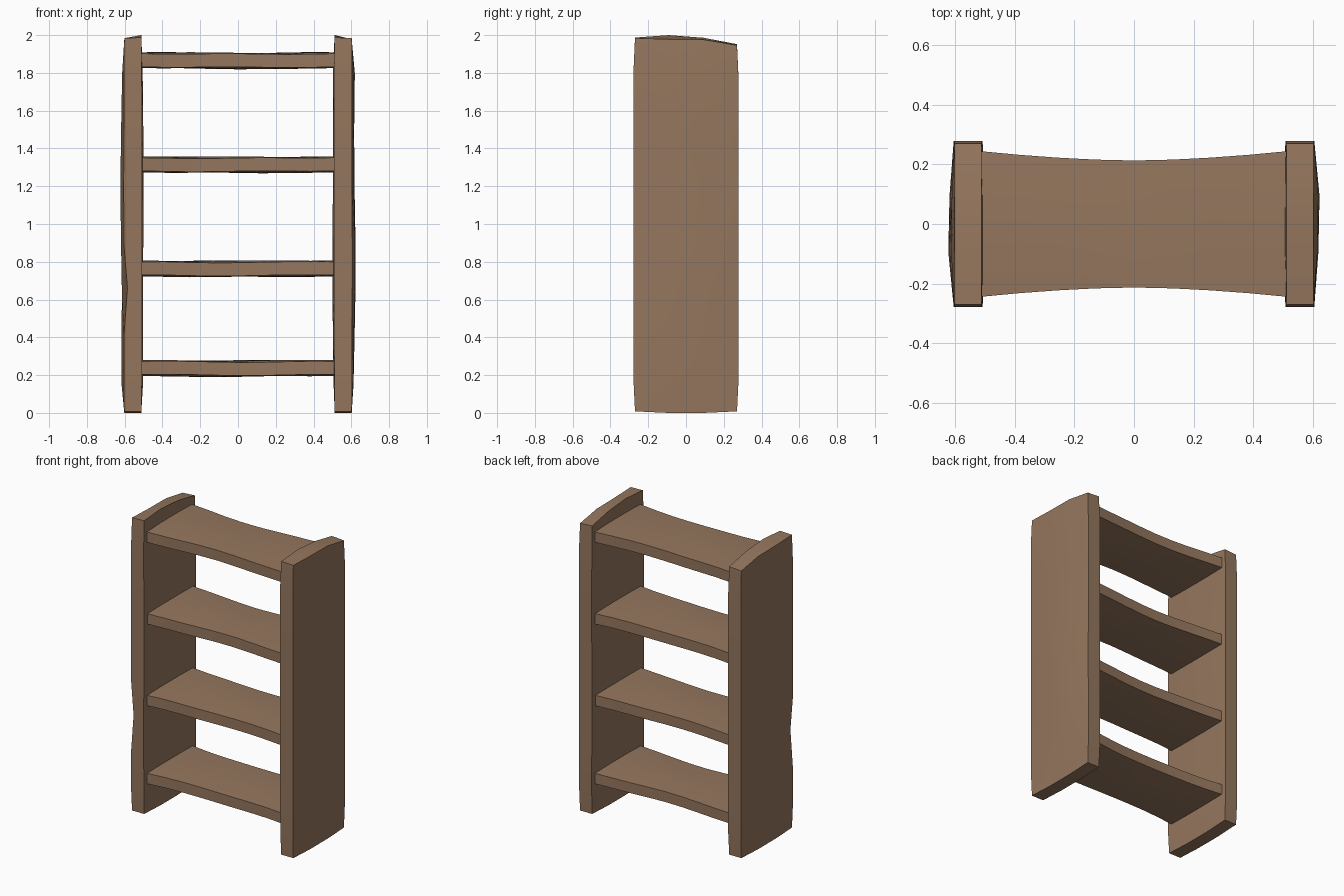
import bpy, bmesh, math
from mathutils import Vector

if "Cube" in bpy.data.objects:
    bpy.data.objects.remove(bpy.data.objects["Cube"])

wood = bpy.data.materials.new("warm brown wood")
wood.diffuse_color = (0.30, 0.183, 0.111, 1)
wood.use_nodes = True
wood.node_tree.nodes["Principled BSDF"].inputs["Base Color"].default_value = wood.diffuse_color


def warped_box(name, cuts, warp):
    """Box from -1 to 1, cut across each axis, with every vertex moved by warp."""
    bm = bmesh.new()
    bmesh.ops.create_cube(bm, size=2)
    for axis, positions in enumerate(cuts):
        normal = Vector([float(i == axis) for i in range(3)])
        for p in positions:
            bmesh.ops.bisect_plane(bm, geom=bm.verts[:] + bm.edges[:] + bm.faces[:],
                                   plane_co=normal * p, plane_no=normal)
    for v in bm.verts:
        v.co = warp(*v.co)
    bmesh.ops.recalc_face_normals(bm, faces=bm.faces[:])
    me = bpy.data.meshes.new(name)
    bm.to_mesh(me)
    bm.free()
    me.materials.append(wood)
    ob = bpy.data.objects.new(name, me)
    bpy.context.collection.objects.link(ob)
    bpy.context.view_layer.objects.active = ob
    ob.select_set(True)
    bpy.ops.object.shade_smooth_by_angle(angle=math.radians(35))
    ob.select_set(False)


def sample(points, t):
    """Straight-line lookup in a short profile."""
    for (a, fa), (b, fb) in zip(points, points[1:]):
        if t <= b + 1e-5:
            return fa + (fb - fa) * (t - a) / (b - a)
    return points[-1][1]


# Top edges of the side panels, from front to back
INNER_TOP = [(-1, 1.987), (-0.34, 2.0), (0.34, 1.986), (1, 1.952)]
OUTER_TOP = [(-1, 1.984), (-0.34, 1.978), (0.34, 1.976), (1, 1.946)]


def panel_warp(side):
    def warp(u, v, w):
        out = u * side > 0
        edge = abs(v) > 0.9
        swell = min(1, (1 - abs(w)) * 5) * (0.8 + 0.2 * math.cos(5 * w + side))
        if out:
            x = 0.602 + (0.003 if edge else 0.021 if v * side > 0 else 0.017) * swell
            # worn dent on the front of the left panel
            if side < 0 and v < -0.9 and abs(w + 0.34) < 0.02:
                x = 0.585
        else:
            x = 0.512 - (0.004 if edge else 0.013) * swell
        y = v * (0.27 + 0.008 * min(1, (1 - abs(w)) * 6))
        top = sample(OUTER_TOP if out else INNER_TOP, v)
        bottom = 0.008 if edge else 0.0
        return Vector((side * x, y, bottom + (top - bottom) * (w + 1) / 2))
    return warp


# Side panels
for name, side in (("left_side_panel", -1), ("right_side_panel", 1)):
    warped_box(name, ([], [-0.34, 0.34], [-0.85, -0.6, -0.34, -0.1, 0.2, 0.5, 0.82]),
               panel_warp(side))


def shelf_warp(height, seed):
    def warp(u, v, w):
        edge = abs(v) > 0.9
        y = v * (0.213 + 0.031 * abs(u) ** 1.7)
        thick = 0.035 if edge else 0.042
        sag = -0.003 * (1 - u * u) + 0.003 * math.sin(4 * u + seed + 2 * v)
        return Vector((0.512 * u, y, height + w * thick + sag * (1 - u ** 4)))
    return warp


# Four waisted shelves
for i, height in enumerate((0.238, 0.765, 1.316, 1.867)):
    warped_box(f"shelf_{i + 1}", ([-0.75, -0.5, -0.25, 0, 0.25, 0.5, 0.75], [-0.4, 0.4], []),
               shelf_warp(height, i * 1.3))
